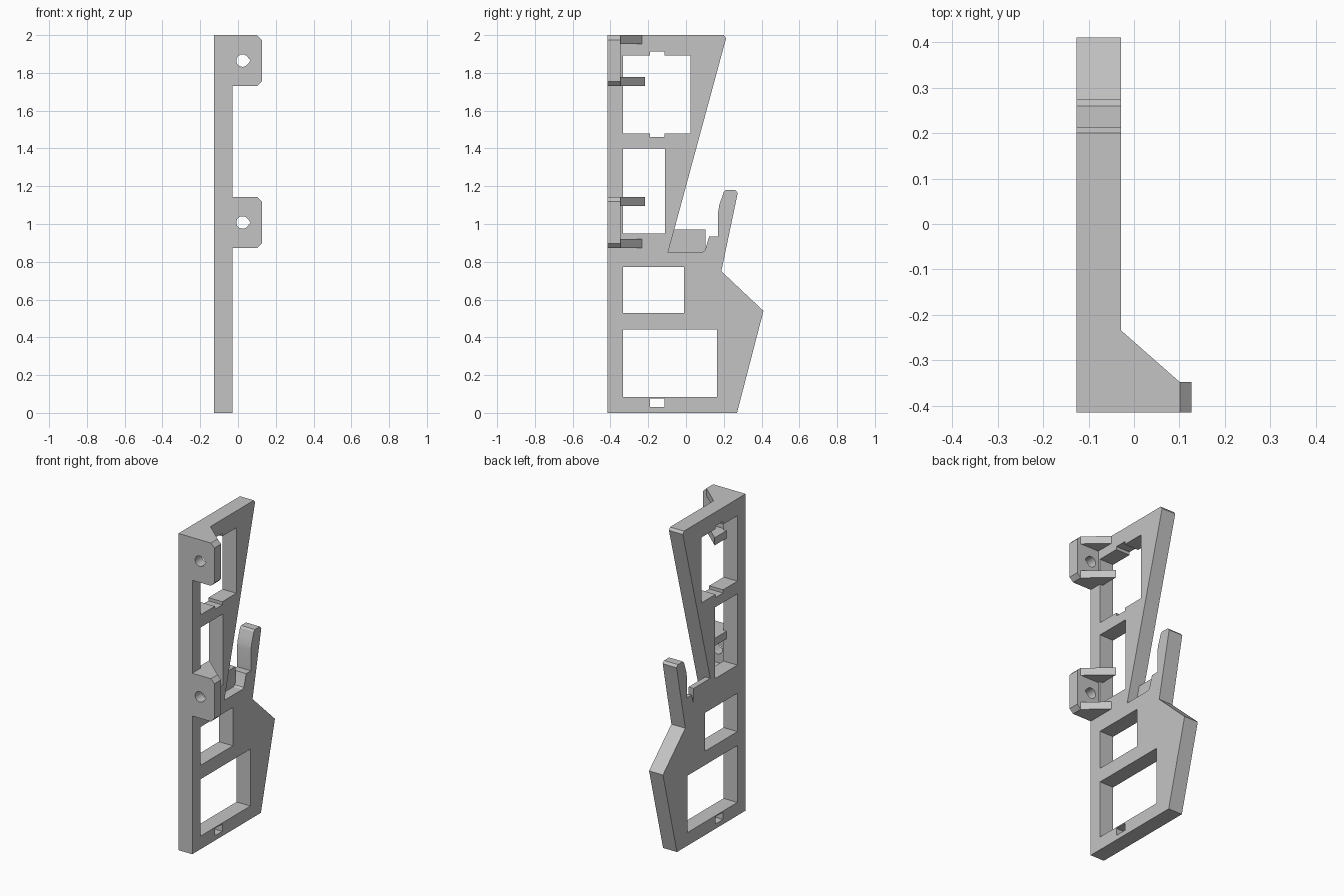
import bpy, bmesh, math
from mathutils import Matrix

cube = bpy.data.objects.get("Cube")
if cube:
    bpy.data.objects.remove(cube, do_unlink=True)

grey = bpy.data.materials.new("plain grey")
grey.use_nodes = True
grey.diffuse_color = (0.55, 0.55, 0.55, 1)
grey.node_tree.nodes["Principled BSDF"].inputs["Base Color"].default_value = (0.55, 0.55, 0.55, 1)

# Axis frames: profile (u, v) and extrusion direction w
SIDE = Matrix(((0, 0, 1), (1, 0, 0), (0, 1, 0)))     # u=y, v=z, w=x
FRONT = Matrix(((1, 0, 0), (0, 0, -1), (0, 1, 0)))   # u=x, v=z, w=-y
TOP = Matrix.Identity(3)                             # u=x, v=y, w=z


def slab(name, loops, frame, w0, w1):
    """Extrude a filled outline (first loop) with holes (other loops) from w0 to w1."""
    curve = bpy.data.curves.new(name, 'CURVE')
    curve.dimensions = '2D'
    curve.fill_mode = 'BOTH'
    curve.extrude = (w1 - w0) / 2
    for pts in loops:
        spline = curve.splines.new('POLY')
        spline.points.add(len(pts) - 1)
        for p, (u, v) in zip(spline.points, pts):
            p.co = (u, v, 0, 1)
        spline.use_cyclic_u = True
    temp = bpy.data.objects.new(name + " profile", curve)
    bpy.context.collection.objects.link(temp)
    graph = bpy.context.evaluated_depsgraph_get()
    mesh = bpy.data.meshes.new_from_object(temp.evaluated_get(graph))
    bpy.data.objects.remove(temp, do_unlink=True)

    mesh.transform(frame.to_4x4() @ Matrix.Translation((0, 0, (w0 + w1) / 2)))
    bm = bmesh.new()
    bm.from_mesh(mesh)
    bmesh.ops.remove_doubles(bm, verts=bm.verts, dist=1e-5)
    bmesh.ops.recalc_face_normals(bm, faces=bm.faces)
    bm.to_mesh(mesh)
    bm.free()
    mesh.materials.clear()
    mesh.materials.append(grey)
    mesh.shade_smooth()
    mesh.set_sharp_from_angle(angle=math.radians(25))
    obj = bpy.data.objects.new(name, mesh)
    bpy.context.collection.objects.link(obj)
    return obj


def rect(u0, u1, v0, v1):
    return [(u0, v0), (u1, v0), (u1, v1), (u0, v1)]


FACE, BACK = -0.415, -0.348      # depth of the mounting tabs
LEFT, RIGHT = -0.126, -0.029     # thickness of the main plate
N0, N1, W = -0.19, -0.115, -0.333

# Main plate: wedge arm above, hook finger behind, angled foot below
outline = [
    (FACE, 0), (0.27, 0), (0.41, 0.54), (0.187, 0.75),
    (0.274, 1.165), (0.26, 1.18), (0.21, 1.18), (0.2, 1.17),
    (0.188, 1.135), (0.176, 1.1), (0.17, 1.06), (0.17, 0.935),
    (0.123, 0.935), (0.104, 0.872), (0.098, 0.858), (0.085, 0.85),
    (-0.095, 0.85), (0.212, 1.983), (0.2, 2), (FACE, 2)]
top_window = [
    (W, 1.48), (N0, 1.48), (N0, 1.46), (N1, 1.46), (N1, 1.48), (0.025, 1.48),
    (0.025, 1.893), (N1, 1.893), (N1, 1.912), (N0, 1.912), (N0, 1.893), (W, 1.893)]
windows = [
    top_window,
    rect(W, -0.11, 0.95, 1.4),
    rect(W, -0.01, 0.53, 0.772),
    rect(W, 0.165, 0.083, 0.442),
    rect(N0, N1, 0.03, 0.076)]
slab("main_plate", [outline] + windows, SIDE, LEFT, RIGHT)

# Thin web closing part of the slot between wedge and finger
web = [(-0.095, 0.85), (0.085, 0.85), (0.098, 0.858), (0.104, 0.872),
       (0.104, 0.97), (-0.0625, 0.97)]
slab("slot_web", [web], SIDE, LEFT, LEFT + 0.035)

# Mounting tabs with teardrop holes, each braced by two gussets
EDGE, CUT = 0.126, 0.025
gusset = [(RIGHT - 0.02, BACK - 0.01), (EDGE - CUT, BACK - 0.01), (EDGE - CUT, BACK),
          (RIGHT - 0.02, -0.216)]
for label, z0 in (("upper", 1.73), ("lower", 0.873)):
    z1 = z0 + 0.27
    tab = [(RIGHT, z0), (EDGE - CUT, z0), (EDGE, z0 + CUT),
           (EDGE, z1 - CUT), (EDGE - CUT, z1), (RIGHT, z1)]
    cx, cz, r = 0.024, (z0 + z1) / 2, 0.033
    arc = [math.radians(45 + 270 * i / 18) for i in range(19)]
    hole = [(cx + r * math.cos(a), cz + r * math.sin(a)) for a in arc]
    hole.append((cx + r * 1.3, cz))
    slab(label + "_mounting_tab", [tab, hole], FRONT, -BACK, -FACE)
    slab(label + "_tab_top_gusset", [gusset], TOP, z1 - 0.048, z1)
    slab(label + "_tab_bottom_gusset", [gusset], TOP, z0, z0 + 0.048)
